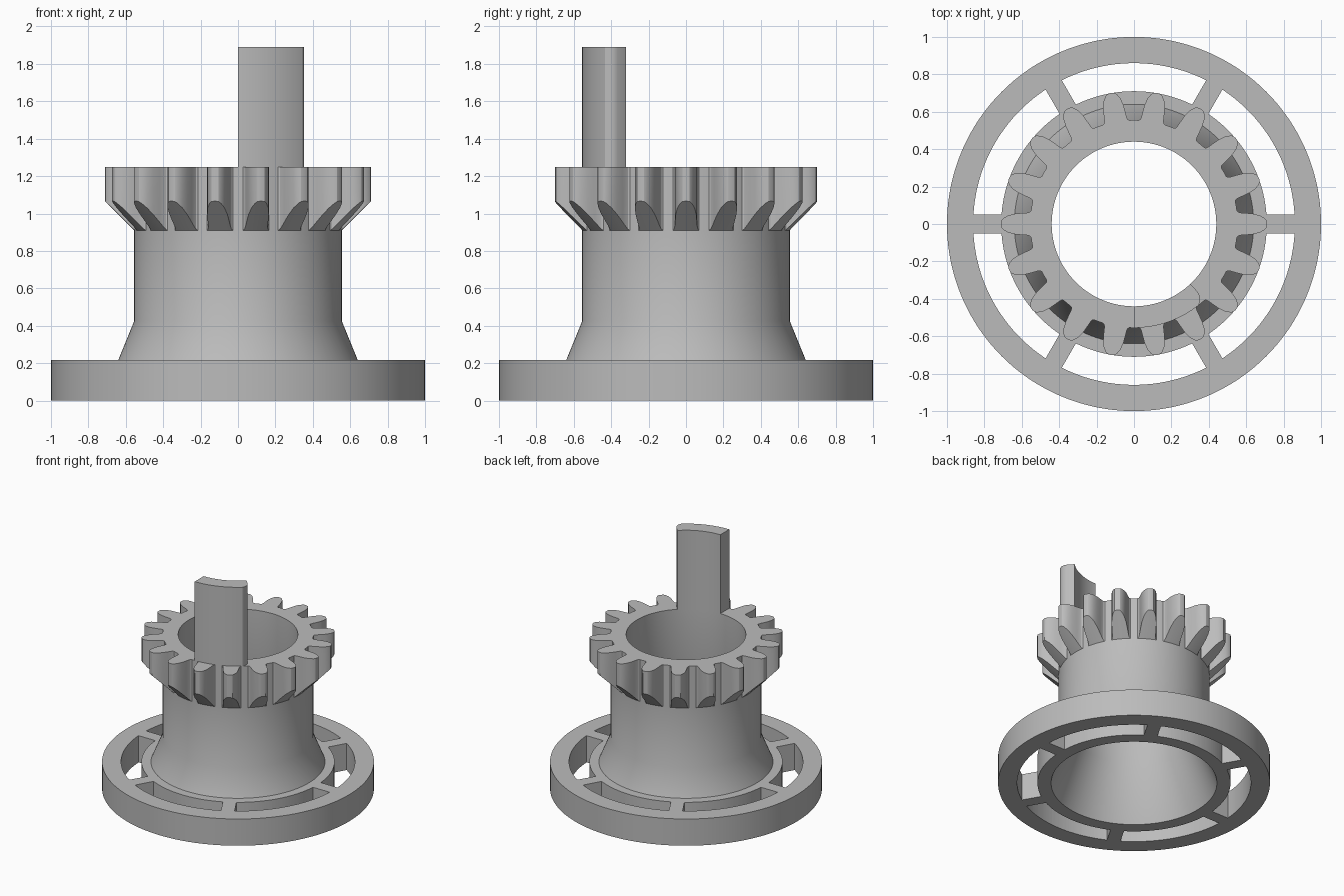
import bpy, bmesh
from math import sin, cos, asin, radians, degrees

if "Cube" in bpy.data.objects:
    bpy.data.objects.remove(bpy.data.objects["Cube"])

GREY = (0.5, 0.5, 0.5, 1)
grey = bpy.data.materials.new("plain grey")
grey.use_nodes = True
grey.diffuse_color = GREY
grey.node_tree.nodes["Principled BSDF"].inputs["Base Color"].default_value = GREY

BORE, HUB, TIP = 0.44, 0.555, 0.712      # radii
PLATE_Z, NECK_Z, GEAR_Z, RIM_Z, POST_Z = 0.217, 0.425, 0.91, 1.25, 1.89
TEETH, SPOKES = 18, 6


def polar(r, deg, z=0.0):
    return (r * cos(radians(deg)), r * sin(radians(deg)), z)


def finish(bm, name):
    bmesh.ops.remove_doubles(bm, verts=bm.verts, dist=0.0004)
    bmesh.ops.recalc_face_normals(bm, faces=bm.faces)
    mesh = bpy.data.meshes.new(name)
    bm.to_mesh(mesh)
    bm.free()
    mesh.materials.append(grey)
    obj = bpy.data.objects.new(name, mesh)
    bpy.context.collection.objects.link(obj)
    return obj


def add_prism(bm, outline, z0, z1):
    low = [bm.verts.new((x, y, z0)) for x, y in outline]
    top = [bm.verts.new((x, y, z1)) for x, y in outline]
    bm.faces.new(low[::-1])
    bm.faces.new(top)
    for i in range(len(low)):
        j = (i + 1) % len(low)
        bm.faces.new((low[i], low[j], top[j], top[i]))


def arc(r, a, b, n=24):
    return [polar(r, a + (b - a) * i / n)[:2] for i in range(n + 1)]


def smooth(obj):
    bpy.ops.object.select_all(action="DESELECT")
    obj.select_set(True)
    bpy.context.view_layer.objects.active = obj
    bpy.ops.object.shade_smooth_by_angle(angle=radians(25))


# Half a tooth: angle from the tooth centre, radius
flank = [(0, TIP), (1.6, 0.709), (2.5, 0.70), (3.9, 0.675), (4.9, 0.64),
         (5.6, 0.60), (6.0, 0.575), (6.5, 0.561), (7.3, HUB), (8.6, HUB)]
tooth = [(-a, r) for a, r in flank[:0:-1]] + flank + [(10, HUB)]
pitch = 360 / TEETH
gear = [(k * pitch + a, r) for k in range(TEETH) for a, r in tooth]

# Body: turned profile whose upper rim follows the gear outline
bm = bmesh.new()
columns = []
for a, r in gear:
    profile = [(BORE, NECK_Z), (0.61, 0), (1, 0), (1, PLATE_Z), (0.64, PLATE_Z),
               (HUB, NECK_Z), (HUB, GEAR_Z), (r, GEAR_Z + r - HUB),
               (r, RIM_Z), (BORE, RIM_Z)]
    columns.append([bm.verts.new(polar(pr, a, z)) for pr, z in profile])
for i, col in enumerate(columns):
    nxt = columns[(i + 1) % len(columns)]
    for k in range(len(col)):
        m = (k + 1) % len(col)
        bm.faces.new((col[k], nxt[k], nxt[m], col[m]))
body = finish(bm, "geared_hub")

# Six curved slots leave the spokes between rim and hub
bm = bmesh.new()
R_IN, R_OUT, HALF = 0.71, 0.86, 0.05
for k in range(SPOKES):
    a, b = k * 60, k * 60 + 60
    inner, outer = degrees(asin(HALF / R_IN)), degrees(asin(HALF / R_OUT))
    add_prism(bm, arc(R_OUT, a + outer, b - outer) + arc(R_IN, b - inner, a + inner),
              -0.1, PLATE_Z + 0.1)
cutter = finish(bm, "slot_cutter")
cutter.hide_render = True
cut = body.modifiers.new("slots", "BOOLEAN")
cut.operation, cut.solver, cut.object = "DIFFERENCE", "EXACT", cutter
bpy.context.view_layer.objects.active = body
body.select_set(True)
bpy.ops.object.modifier_apply(modifier=cut.name)
bpy.data.objects.remove(cutter)
smooth(body)

# Upright curved post on the rim, rounded at one outer corner
bm = bmesh.new()
rounded = [(0.354, -0.41), (0.352, -0.385), (0.342, -0.365)]
add_prism(bm, arc(HUB, -90, -51.5) + rounded + arc(BORE, -46.7, -90), RIM_Z, POST_Z)
smooth(finish(bm, "curved_post"))
